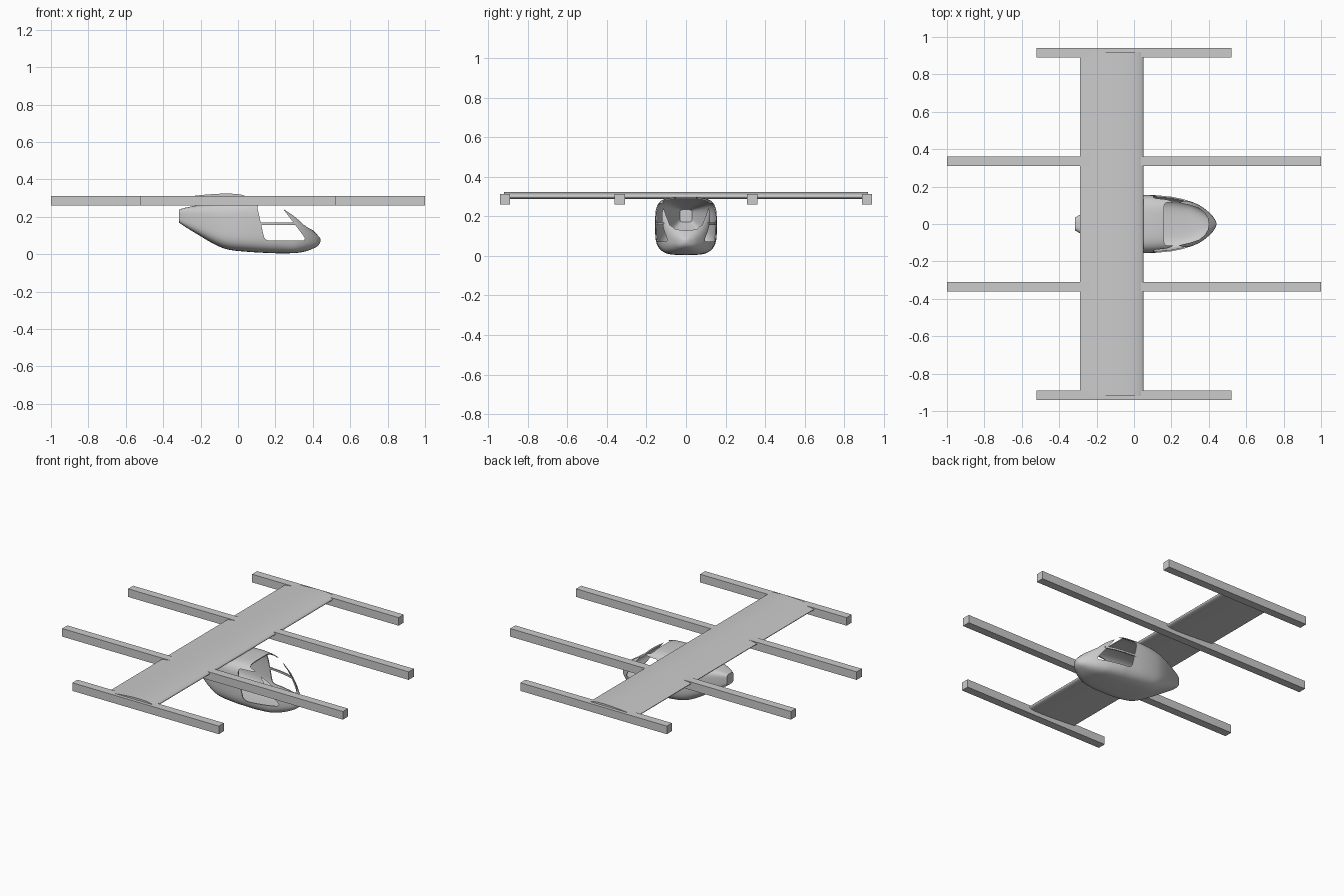
import bpy, bmesh
from math import cos, sin, pi, radians, copysign

if "Cube" in bpy.data.objects:
    bpy.data.objects.remove(bpy.data.objects["Cube"])

grey = bpy.data.materials.new("light grey")
grey.use_nodes = True
COLOUR = (0.6, 0.6, 0.6, 1)
grey.diffuse_color = COLOUR
grey.node_tree.nodes["Principled BSDF"].inputs["Base Color"].default_value = COLOUR


def finish(name, bm, smooth=None):
    """Turn a bmesh into a named object."""
    bmesh.ops.recalc_face_normals(bm, faces=bm.faces)
    mesh = bpy.data.meshes.new(name)
    bm.to_mesh(mesh)
    bm.free()
    mesh.materials.append(grey)
    ob = bpy.data.objects.new(name, mesh)
    bpy.context.collection.objects.link(ob)
    if smooth:
        shade(ob, smooth)
    return ob


def shade(ob, angle):
    bpy.ops.object.select_all(action='DESELECT')
    ob.select_set(True)
    bpy.context.view_layer.objects.active = ob
    bpy.ops.object.shade_smooth_by_angle(angle=radians(angle))


def box(name, x, y, z):
    bm = bmesh.new()
    bmesh.ops.create_cube(bm, size=1)
    for v in bm.verts:
        v.co = [(lo + hi) / 2 + c * (hi - lo) for c, (lo, hi) in zip(v.co, (x, y, z))]
    return finish(name, bm)


def loft(name, rings, smooth=None):
    """Skin a list of closed rings and cap both ends."""
    bm = bmesh.new()
    loops = [[bm.verts.new(p) for p in ring] for ring in rings]
    n = len(loops[0])
    for a, b in zip(loops, loops[1:]):
        for i in range(n):
            j = (i + 1) % n
            bm.faces.new((a[i], a[j], b[j], b[i]))
    bm.faces.new(loops[0])
    bm.faces.new(loops[-1])
    return finish(name, bm, smooth)


def curve(points, steps):
    """Smooth Catmull-Rom path through the points."""
    p = [points[0]] + points + [points[-1]]
    out = []
    for a, b, c, d in zip(p, p[1:], p[2:], p[3:]):
        for s in range(steps):
            t = s / steps
            out.append([0.5 * (2 * j + (k - i) * t + (2 * i - 5 * j + 4 * k - m) * t ** 2
                               + (3 * j - i - 3 * k + m) * t ** 3)
                        for i, j, k, m in zip(a, b, c, d)])
    return out + [list(points[-1])]


def rounded(points, amount=0.2):
    """Round each corner of a polygon with a short quadratic arc."""
    out = []
    n = len(points)
    for i, p in enumerate(points):
        a, b = points[i - 1], points[(i + 1) % n]
        for s in range(6):
            t = s / 5
            start = [q + (r - q) * amount for q, r in zip(p, a)]
            end = [q + (r - q) * amount for q, r in zip(p, b)]
            out.append([(1 - t) ** 2 * u + 2 * t * (1 - t) * q + t * t * v
                        for u, q, v in zip(start, p, end)])
    return out


# Booms
for side, label in ((1, "back"), (-1, "front")):
    for kind, y, half in (("long", 0.335, 1.0), ("short", 0.915, 0.522)):
        c = side * y
        box(f"{label}_{kind}_boom", (-half, half), (c - 0.026, c + 0.026), (0.26, 0.312))

# Wing
airfoil = curve([(-0.29, 0.304), (-0.2, 0.316), (-0.08, 0.324), (0.0, 0.321), (0.04, 0.311),
                 (0.05, 0.301), (0.04, 0.292), (0.0, 0.287), (-0.1, 0.289), (-0.29, 0.3)], 4)
loft("wing", [[(x, y, z) for x, z in airfoil] for y in (-0.92, 0.92)], 40)

# Fuselage shell: x, bottom, top, half width
stations = [(-0.315, 0.168, 0.238, 0.034), (-0.28, 0.145, 0.249, 0.055), (-0.2, 0.096, 0.265, 0.095),
            (-0.12, 0.05, 0.28, 0.13), (-0.05, 0.024, 0.29, 0.149), (0.05, 0.013, 0.297, 0.156),
            (0.15, 0.007, 0.295, 0.151), (0.21, 0.005, 0.28, 0.145), (0.3, 0.006, 0.218, 0.122),
            (0.36, 0.015, 0.167, 0.094), (0.41, 0.034, 0.118, 0.054), (0.432, 0.05, 0.095, 0.025),
            (0.44, 0.066, 0.084, 0.008)]
rings = []
for x, low, high, w in curve(stations, 4):
    power = 0.5 if x < 0.3 else 0.5 + (x - 0.3) * 2.5
    ring = []
    for k in range(64):
        c, s = cos(2 * pi * k / 64), sin(2 * pi * k / 64)
        ring.append((x, copysign(abs(c) ** power, c) * w,
                     (low + high) / 2 + copysign(abs(s) ** power, s) * (high - low) / 2))
    rings.append(ring)
fuselage = loft("fuselage", rings)
shell = fuselage.modifiers.new("wall", 'SOLIDIFY')
shell.thickness = 0.006
shell.offset = -1

# Window openings
side_outline = rounded([(0.1, 0.264), (0.143, 0.072), (0.37, 0.072), (0.225, 0.264)], 0.14)
side_cutter = loft("side_window_cutter", [[(x, y, z) for x, z in side_outline] for y in (-0.3, 0.3)])
half = [(0.16, 0.095), (0.166, 0.11), (0.18, 0.116), (0.24, 0.114), (0.3, 0.1), (0.35, 0.083),
        (0.38, 0.058), (0.395, 0.03)]
front_outline = half + [(0.4, 0)] + [(x, -y) for x, y in reversed(half)]
front_cutter = loft("windshield_cutter", [[(x, y, z) for x, y in front_outline] for z in (0.11, 0.4)])
for cutter in (side_cutter, front_cutter):
    cutter.hide_render = True
    cutter.hide_set(True)
    cut = fuselage.modifiers.new("opening", 'BOOLEAN')
    cut.object = cutter
    cut.solver = 'EXACT'

# Bake the cuts so that the cutters can go
bpy.context.view_layer.update()
baked = bpy.data.meshes.new_from_object(fuselage.evaluated_get(bpy.context.evaluated_depsgraph_get()))
fuselage.modifiers.clear()
fuselage.data = baked
for cutter in (side_cutter, front_cutter):
    bpy.data.objects.remove(cutter)
shade(fuselage, 35)

# Window bars
for side, label in ((1, "back"), (-1, "front")):
    path = [(0.115, 0.15), (0.2, 0.142), (0.26, 0.13), (0.315, 0.112)]
    loft(f"{label}_window_bar", [[(x, side * (y + dy), 0.163 + dz) for dy, dz in
                                  ((-0.004, -0.006), (0.004, -0.006), (0.004, 0.006), (-0.004, 0.006))]
                                 for x, y in path])
